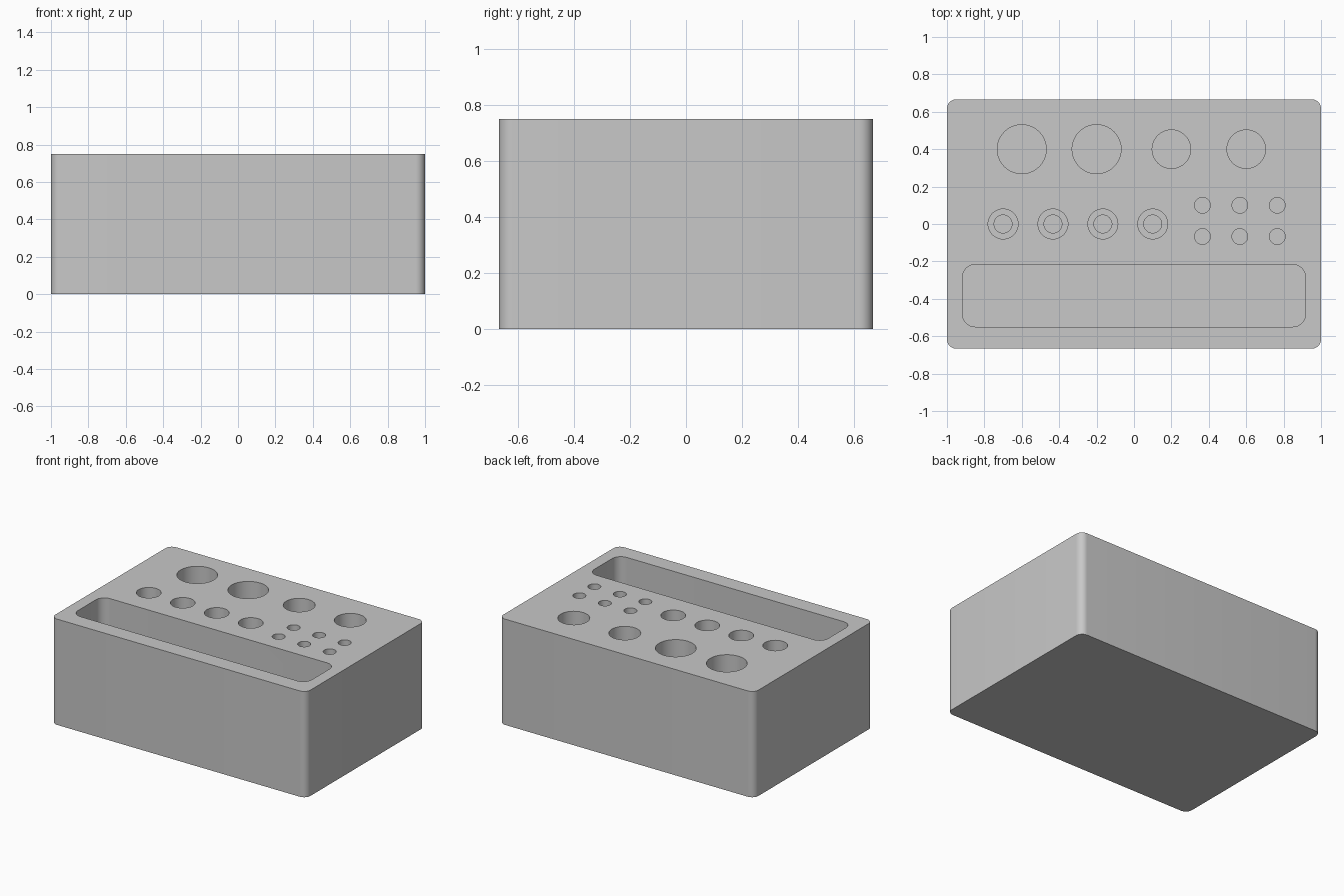
import bpy, bmesh
from math import sin, cos, pi

old = bpy.data.objects.get("Cube")
if old:
    bpy.data.objects.remove(old, do_unlink=True)

W, D, H = 2.0, 1.333, 0.75
TOP = H + 0.1   # cutters overshoot the top face


def outline(cx, cy, w, d, r, seg=10):
    """Rounded rectangle; a circle when both sides equal 2r."""
    is_circle = w <= 2 * r
    pts = []
    for q, (sx, sy) in enumerate([(1, 1), (-1, 1), (-1, -1), (1, -1)]):
        for i in range(seg if is_circle else seg + 1):
            a = (q + i / seg) * pi / 2
            pts.append((cx + sx * (w / 2 - r) + r * cos(a),
                        cy + sy * (d / 2 - r) + r * sin(a)))
    return pts


def circle(cx, cy, r):
    return outline(cx, cy, 2 * r, 2 * r, r)


def loft(bm, levels):
    """Closed solid through (outline, z) levels from bottom to top."""
    rings = [[bm.verts.new((x, y, z)) for x, y in pts] for pts, z in levels]
    n = len(rings[0])
    bm.faces.new(rings[0][::-1])
    bm.faces.new(rings[-1])
    for lo, hi in zip(rings, rings[1:]):
        for i in range(n):
            j = (i + 1) % n
            bm.faces.new((lo[i], lo[j], hi[j], hi[i]))


def make_object(name, bm):
    bmesh.ops.recalc_face_normals(bm, faces=bm.faces)
    mesh = bpy.data.meshes.new(name)
    bm.to_mesh(mesh)
    bm.free()
    obj = bpy.data.objects.new(name, mesh)
    bpy.context.collection.objects.link(obj)
    return obj


# Solid block with rounded vertical corners
bm = bmesh.new()
body = outline(0, 0, W, D, 0.05)
loft(bm, [(body, 0), (body, H)])
block = make_object("holder_block", bm)

# All pockets gathered in one cutter
bm = bmesh.new()

# Long tray along the front
tray = outline(0, -0.383, 1.833, 0.333, 0.067)
loft(bm, [(tray, 0.25), (tray, TOP)])

# Back row of large holes
for x, r in [(-0.6, 0.131), (-0.2, 0.131), (0.2, 0.103), (0.6, 0.103)]:
    hole = circle(x, 0.4, r)
    loft(bm, [(hole, 0.17), (hole, TOP)])

# Middle row of stepped holes
for i in range(4):
    x = -0.7 + i * 0.2667
    wide, narrow = circle(x, 0, 0.08), circle(x, 0, 0.048)
    loft(bm, [(narrow, 0.17), (narrow, 0.42), (wide, 0.42), (wide, TOP)])

# Grid of small holes
for x in (0.366, 0.566, 0.766):
    for y in (0.1, -0.067):
        hole = circle(x, y, 0.042)
        loft(bm, [(hole, 0.25), (hole, TOP)])
cutter = make_object("pocket_cutter", bm)
cutter.hide_render = True

# Cut the pockets, then drop the cutter
mod = block.modifiers.new("pockets", 'BOOLEAN')
mod.operation = 'DIFFERENCE'
mod.solver = 'EXACT'
mod.object = cutter
bpy.ops.object.select_all(action='DESELECT')
bpy.context.view_layer.objects.active = block
block.select_set(True)
bpy.ops.object.modifier_apply(modifier=mod.name)
bpy.data.objects.remove(cutter, do_unlink=True)

# Plain grey material
grey = bpy.data.materials.new("light_grey")
grey.use_nodes = True
colour = (0.58, 0.58, 0.58, 1)
grey.diffuse_color = colour
grey.node_tree.nodes["Principled BSDF"].inputs["Base Color"].default_value = colour
block.data.materials.clear()
block.data.materials.append(grey)

bpy.ops.object.shade_smooth_by_angle(angle=pi / 6)
